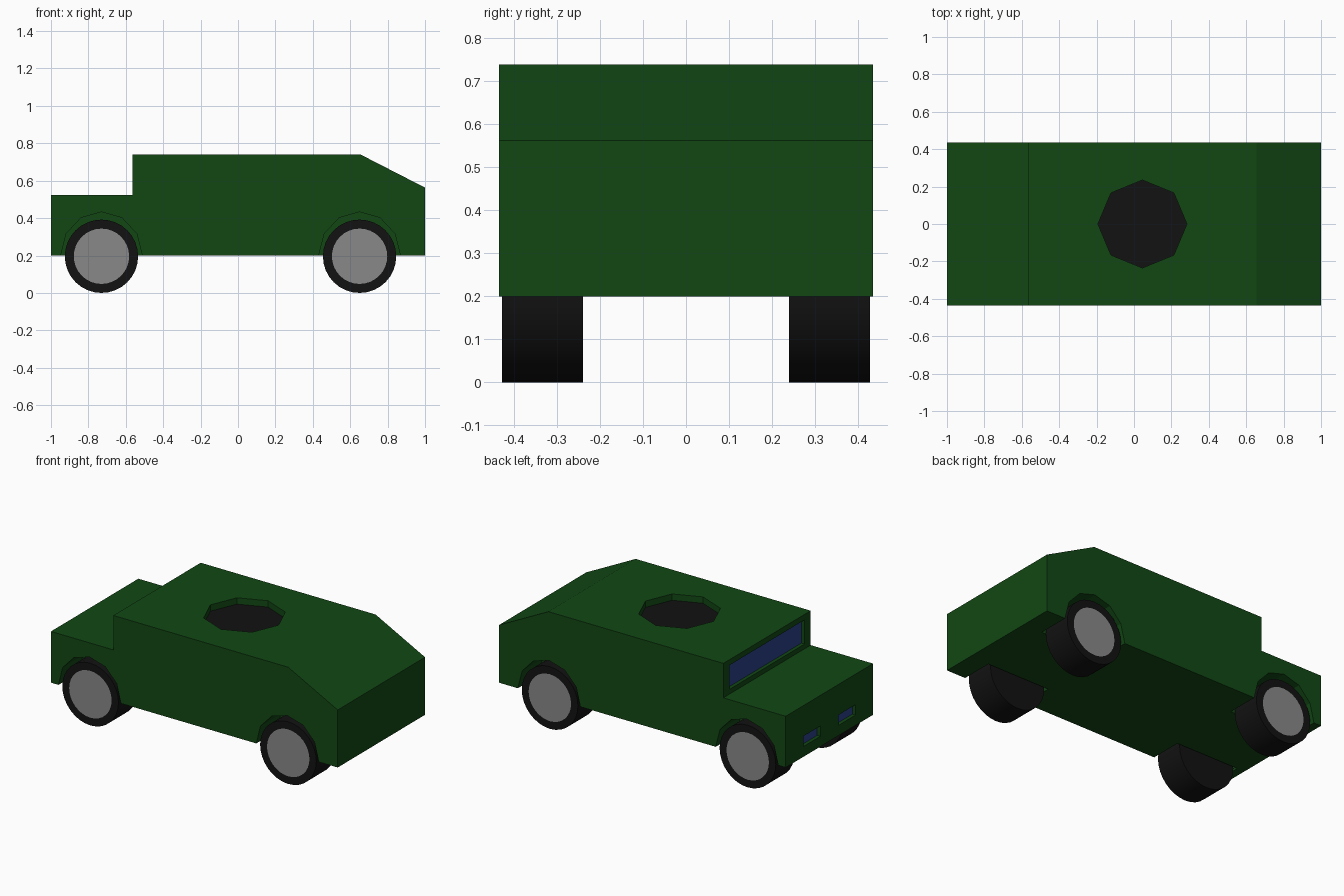
import bpy, bmesh, math
from mathutils import Matrix

if "Cube" in bpy.data.objects:
    bpy.data.objects.remove(bpy.data.objects["Cube"])


def material(name, rgb):
    m = bpy.data.materials.new(name)
    m.diffuse_color = (*rgb, 1)
    m.use_nodes = True
    m.node_tree.nodes["Principled BSDF"].inputs["Base Color"].default_value = m.diffuse_color
    return m


GREEN = material("dark green paint", (0.006, 0.064, 0.007))
BLACK = material("black rubber", (0.006, 0.006, 0.006))
GREY = material("grey rim", (0.25, 0.25, 0.25))
BLUE = material("blue glass", (0.024, 0.053, 0.26))


def add_object(name, bm, mats):
    bmesh.ops.recalc_face_normals(bm, faces=bm.faces)
    me = bpy.data.meshes.new(name)
    bm.to_mesh(me)
    bm.free()
    for m in mats:
        me.materials.append(m)
    ob = bpy.data.objects.new(name, me)
    bpy.context.collection.objects.link(ob)
    return ob


def prism(points, offset):
    """Close a polygon and extrude it along the offset vector."""
    bm = bmesh.new()
    face = bm.faces.new([bm.verts.new(p) for p in points])
    ext = bmesh.ops.extrude_face_region(bm, geom=[face], use_keep_orig=True)
    moved = [g for g in ext["geom"] if isinstance(g, bmesh.types.BMVert)]
    bmesh.ops.translate(bm, verts=moved, vec=offset)
    return bm


W = 0.435
AXLES = (-0.73, 0.65)
NOSE, CABIN, ROOF = -1.0, -0.565, 0.74
DEPTH = 0.022
HATCH_DEPTH = 0.04

# body hull from its side profile
profile = [(NOSE, 0.2), (NOSE, 0.523), (CABIN, 0.523), (CABIN, ROOF),
           (0.655, ROOF), (1, 0.563), (1, 0.2)]
body = add_object("body", prism([(x, -W, z) for x, z in profile], (0, 2 * W, 0)), [GREEN, BLUE, BLACK])

cutters = []


def cutter(name, bm):
    ob = add_object(name, bm, [GREEN])
    ob.hide_render = True
    cutters.append(ob)


# wheel wells
for x in AXLES:
    for s in (-1, 1):
        ring = [(x + 0.218 * math.cos(i * math.tau / 12), s * 0.232,
                 0.2 + 0.233 * math.sin(i * math.tau / 12)) for i in range(12)]
        cutter("well_cutter", prism(ring, (0, s * 0.3, 0)))


# windscreen and headlight recesses
def slot(x, y0, y1, z0, z1):
    pts = [(x + DEPTH, y0, z0), (x + DEPTH, y1, z0), (x + DEPTH, y1, z1), (x + DEPTH, y0, z1)]
    cutter("slot_cutter", prism(pts, (-0.1, 0, 0)))


slot(CABIN, -0.375, 0.375, 0.553, 0.705)
slot(NOSE, 0.09, 0.26, 0.265, 0.33)
slot(NOSE, -0.26, -0.09, 0.265, 0.33)

# eight-sided roof hatch recess
octagon = [(0.045 + 0.238 * math.cos(i * math.tau / 8), 0.235 * math.sin(i * math.tau / 8),
            ROOF - HATCH_DEPTH) for i in range(8)]
cutter("hatch_cutter", prism(octagon, (0, 0, 0.2)))

for c in cutters:
    mod = body.modifiers.new("cut", 'BOOLEAN')
    mod.operation = 'DIFFERENCE'
    mod.solver = 'EXACT'
    mod.object = c
bpy.context.view_layer.update()
dg = bpy.context.evaluated_depsgraph_get()
cut_mesh = bpy.data.meshes.new_from_object(body.evaluated_get(dg))
body.modifiers.clear()
body.data = cut_mesh
for c in cutters:
    bpy.data.objects.remove(c)
cut_mesh.materials.clear()
for m in (GREEN, BLUE, BLACK):
    cut_mesh.materials.append(m)

# recess floors: glass facing forward, black facing up
for p in cut_mesh.polygons:
    p.use_smooth = False
    p.material_index = 0
    c, n = p.center, p.normal
    if n.x < -0.99 and min(abs(c.x - NOSE - DEPTH), abs(c.x - CABIN - DEPTH)) < 0.003:
        p.material_index = 1
    elif n.z > 0.99 and abs(c.z - ROOF + HATCH_DEPTH) < 0.003:
        p.material_index = 2

# wheels: black tyre with a grey disc on the outer face
R = 0.196
for end, x in zip(("front", "rear"), AXLES):
    for side, s in (("right", -1), ("left", 1)):
        bm = bmesh.new()
        place = Matrix.Translation((x, s * 0.334, R)) @ Matrix.Rotation(math.pi / 2, 4, 'X')
        bmesh.ops.create_cone(bm, cap_ends=True, segments=32, radius1=R, radius2=R,
                              depth=0.188, matrix=place)
        bm.normal_update()
        for f in bm.faces:
            f.smooth = abs(f.normal.y) < 0.5
        outer = [f for f in bm.faces if f.normal.y * s > 0.9]
        bmesh.ops.inset_region(bm, faces=outer, thickness=0.048)
        for f in outer:
            f.material_index = 1
        add_object(f"{end}_{side}_wheel", bm, [BLACK, GREY])
